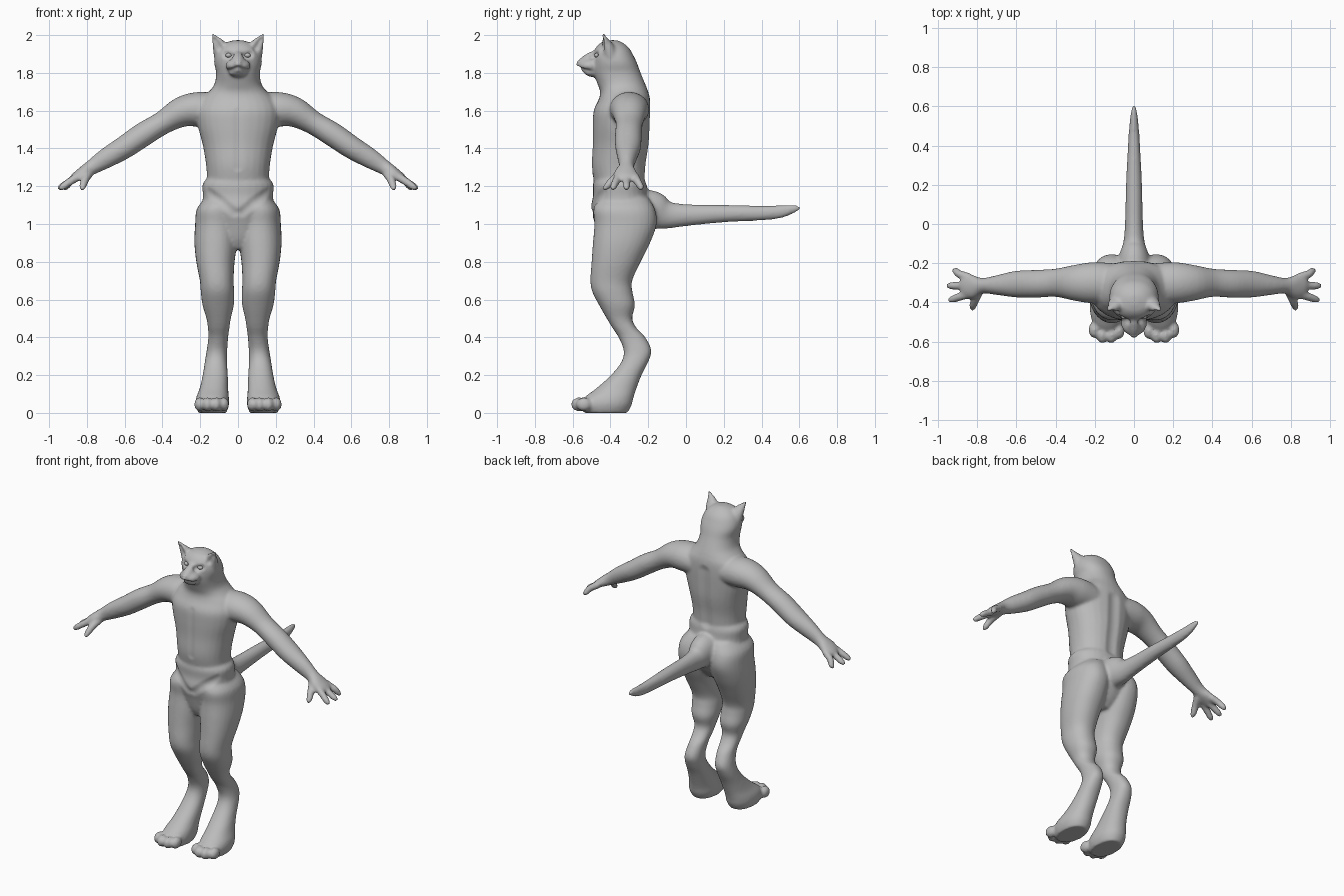
import bpy, bmesh, math
from mathutils import Vector, Matrix
from mathutils.geometry import intersect_point_line

if "Cube" in bpy.data.objects:
    bpy.data.objects.remove(bpy.data.objects["Cube"])

fur = bpy.data.materials.new("plain grey")
fur.diffuse_color = (0.5, 0.5, 0.5, 1)
fur.use_nodes = True
fur.node_tree.nodes["Principled BSDF"].inputs["Base Color"].default_value = fur.diffuse_color
bm = bmesh.new()


def resample(rows, n=4):
    """Catmull-Rom smoothing between the given rows of numbers."""
    rows = [Vector(r) for r in rows]
    out = []
    for i in range(len(rows) - 1):
        a, b, c, d = rows[max(i - 1, 0)], rows[i], rows[i + 1], rows[min(i + 2, len(rows) - 1)]
        for k in range(n):
            t = k / n
            out.append(0.5 * (2 * b + (c - a) * t + (2 * a - 5 * b + 4 * c - d) * t * t
                              + (3 * b - a - 3 * c + d) * t ** 3))
    return out + [rows[-1]]


def loft(sections, power=2.0, seg=28):
    """Skin a closed tube over (centre, u axis, v axis) sections."""
    rings = []
    for c, u, v in sections:
        ring = []
        for k in range(seg):
            a = 2 * math.pi * k / seg
            ca, sa = math.cos(a), math.sin(a)
            p = (c + u * math.copysign(abs(ca) ** (2 / power), ca)
                 + v * math.copysign(abs(sa) ** (2 / power), sa))
            ring.append(bm.verts.new(p))
        rings.append(ring)
    faces = [bm.faces.new((r[k], r[(k + 1) % seg], s[(k + 1) % seg], s[k]))
             for r, s in zip(rings, rings[1:]) for k in range(seg)]
    faces += [bm.faces.new(rings[0]), bm.faces.new(rings[-1])]
    bmesh.ops.recalc_face_normals(bm, faces=faces)


def stack(rows, side=1, power=2.2):
    """Level slices: (z, x min, x max, y front, y back)."""
    loft([(Vector((side * (a + b) / 2, (f + k) / 2, z)), Vector(((b - a) / 2, 0, 0)),
           Vector((0, (k - f) / 2, 0))) for z, a, b, f, k in resample(rows)], power)


def tube(rows, wide, side=1):
    """Tube along a path: (x, y, z, width radius, thickness radius)."""
    pts = resample(rows)
    secs = []
    for i, p in enumerate(pts):
        c, n = p[:3], pts[min(i + 1, len(pts) - 1)][:3]
        m = pts[max(i - 1, 0)][:3]
        t = (Vector(n) - Vector(m)).normalized()
        w = (Vector(wide) - t * t.dot(Vector(wide))).normalized()
        flip = Vector((side, 1, 1))
        secs.append((Vector(c) * flip, w * flip * p[3], t.cross(w) * flip * p[4]))
    loft(secs)


def ball(c, r, tilt=0):
    bmesh.ops.create_uvsphere(bm, u_segments=24, v_segments=16, radius=1, matrix=(
        Matrix.Translation(c) @ Matrix.Rotation(tilt, 4, 'X') @ Matrix.Diagonal((*r, 1))))


def sym(rows):
    return [(z, -h, h, f, k) for z, h, f, k in rows]


# torso, neck and skull
stack(sym([(1.15, .165, -.47, -.22), (1.25, .165, -.492, -.215), (1.32, .17, -.5, -.21),
           (1.42, .187, -.495, -.195), (1.52, .213, -.495, -.19), (1.6, .22, -.49, -.188),
           (1.66, .195, -.462, -.19), (1.7, .155, -.455, -.2), (1.74, .125, -.468, -.215),
           (1.8, .116, -.49, -.24), (1.85, .126, -.492, -.258), (1.89, .122, -.492, -.277),
           (1.93, .102, -.48, -.3), (1.96, .065, -.45, -.335), (1.973, .02, -.41, -.365)]))
# pelvis with the waist ridge
stack(sym([(1.245, .16, -.48, -.22), (1.21, .188, -.493, -.208), (1.15, .186, -.492, -.2),
           (1.08, .19, -.503, -.17), (1, .17, -.482, -.168), (.92, .12, -.46, -.21),
           (.865, .05, -.43, -.26)]))
# muzzle, nose bridge and chin
ball((0, -.505, 1.838), (.066, .066, .04))
ball((0, -.52, 1.875), (.03, .075, .026), math.radians(32))
ball((0, -.492, 1.808), (.05, .05, .03))
# tail
tube([(0, -.26, 1.07, .1, .12), (0, -.17, 1.068, .08, .105), (0, -.1, 1.048, .056, .074),
      (0, 0, 1.047, .046, .058), (0, .2, 1.055, .041, .046), (0, .4, 1.058, .031, .039),
      (0, .5, 1.065, .024, .034), (0, .57, 1.08, .016, .022), (0, .608, 1.088, .005, .007)], (1, 0, 0))

for s in (-1, 1):
    # leg, hock and foot
    stack([(1.14, .0, .17, -.46, -.2), (1.08, 0, .218, -.49, -.165), (1, 0, .227, -.485, -.155),
           (.9, .004, .231, -.493, -.19), (.8, .018, .221, -.5, -.24), (.7, .023, .202, -.506, -.285),
           (.64, .02, .197, -.496, -.283), (.57, .022, .188, -.46, -.27), (.5, .038, .167, -.42, -.285),
           (.45, .045, .16, -.39, -.262), (.4, .052, .157, -.357, -.215), (.33, .057, .166, -.33, -.183),
           (.27, .058, .176, -.342, -.2), (.2, .054, .187, -.397, -.235), (.13, .052, .203, -.475, -.262),
           (.08, .048, .222, -.54, -.278), (.04, .048, .225, -.555, -.288), (.0, .062, .21, -.54, -.31)], s)
    # toes
    for x, y in ((.076, -.545), (.115, -.567), (.162, -.567), (.203, -.54)):
        ball((s * x, y, .045), (.029, .042, .037))
    # arm and palm
    tube([(.1, -.3, 1.6, .1, .09), (.21, -.3, 1.607, .105, .092), (.3, -.3, 1.592, .092, .08),
          (.4, -.3, 1.535, .072, .062), (.5, -.305, 1.475, .071, .064), (.6, -.307, 1.407, .068, .061),
          (.7, -.312, 1.347, .05, .053), (.77, -.315, 1.303, .04, .041), (.82, -.32, 1.272, .06, .033),
          (.86, -.315, 1.248, .058, .025), (.88, -.315, 1.235, .04, .018)], (0, 1, 0), s)
    # fingers and thumb
    for y, y2, x2 in ((-.272, -.24, .925), (-.315, -.315, .952), (-.358, -.385, .945)):
        tube([(.84, y, 1.255, .022, .022), (.89, (y + y2) / 2, 1.224, .021, .021),
              (x2 - .015, y2, 1.196, .018, .018), (x2 + .003, y2, 1.184, .008, .008)], (0, 1, 0), s)
    tube([(.79, -.335, 1.27, .026, .026), (.81, -.385, 1.235, .023, .022),
          (.822, -.42, 1.198, .019, .018), (.825, -.44, 1.18, .008, .008)], (1, 0, 0), s)
    # ear
    tube([(.078, -.4, 1.89, .05, .04), (.094, -.412, 1.935, .042, .032),
          (.113, -.428, 1.97, .026, .02), (.137, -.438, 2.008, .005, .006)], (1, 0, 0), s)

# fuse the parts into one smooth skin
raw = bpy.data.meshes.new("body")
bm.to_mesh(raw)
bm.free()
body = bpy.data.objects.new("body", raw)
bpy.context.collection.objects.link(body)
rm = body.modifiers.new("fuse", 'REMESH')
rm.mode, rm.voxel_size, rm.use_smooth_shade = 'VOXEL', .009, True
sm = body.modifiers.new("soften", 'SMOOTH')
sm.factor, sm.iterations = .5, 7
skin = bpy.data.meshes.new_from_object(body.evaluated_get(bpy.context.evaluated_depsgraph_get()))
body.modifiers.clear()
body.data = skin
skin.materials.clear()
skin.materials.append(fur)


def crease(path, radius, depth):
    """Press a soft groove into the skin along a path."""
    path = [Vector(p) for p in path]
    mid = sum(path, Vector()) / len(path)
    reach = max((p - mid).length for p in path) + radius
    moves = []
    for v in skin.vertices:
        if (v.co - mid).length > reach:
            continue
        d = 9
        for a, b in zip(path, path[1:]):
            q, t = intersect_point_line(v.co, a, b)
            q = a if t < 0 else b if t > 1 else q
            d = min(d, (v.co - q).length)
        if d < radius:
            moves.append((v, v.normal * depth * (1 - (d / radius) ** 2) ** 2))
    for v, m in moves:
        v.co -= m


# mouth, eye sockets, ear hollows, hip lines, belly line and spine
crease([(-.062, -.51, 1.803), (-.03, -.55, 1.815), (0, -.57, 1.826), (.03, -.55, 1.815), (.062, -.51, 1.803)], .02, .011)
crease([(0, -.497, 1.6), (0, -.503, 1.3)], .03, .005)
crease([(0, -.188, 1.6), (0, -.21, 1.25)], .05, .01)
for s in (-1, 1):
    crease([(s * .035, -.495, 1.89), (s * .065, -.475, 1.897)], .026, .012)
    crease([(s * .1, -.45, 1.935), (s * .12, -.45, 1.972)], .028, .014)
    crease([(s * .17, -.45, 1.17), (s * .09, -.49, 1.12), (s * .02, -.505, 1.06)], .035, .009)
    # eyes
    bpy.ops.mesh.primitive_uv_sphere_add(segments=16, ring_count=10, radius=1, location=(s * .05, -.471, 1.893))
    eye = bpy.context.object
    eye.name = "left_eye" if s > 0 else "right_eye"
    eye.scale = (.017, .014, .012)
    eye.data.materials.append(fur)
    bpy.ops.object.shade_smooth()
# nose tip
bpy.ops.mesh.primitive_uv_sphere_add(segments=16, ring_count=10, radius=1, location=(0, -.562, 1.857))
nose = bpy.context.object
nose.name = "nose"
nose.scale = (.02, .013, .011)
nose.data.materials.append(fur)
bpy.ops.object.shade_smooth()
